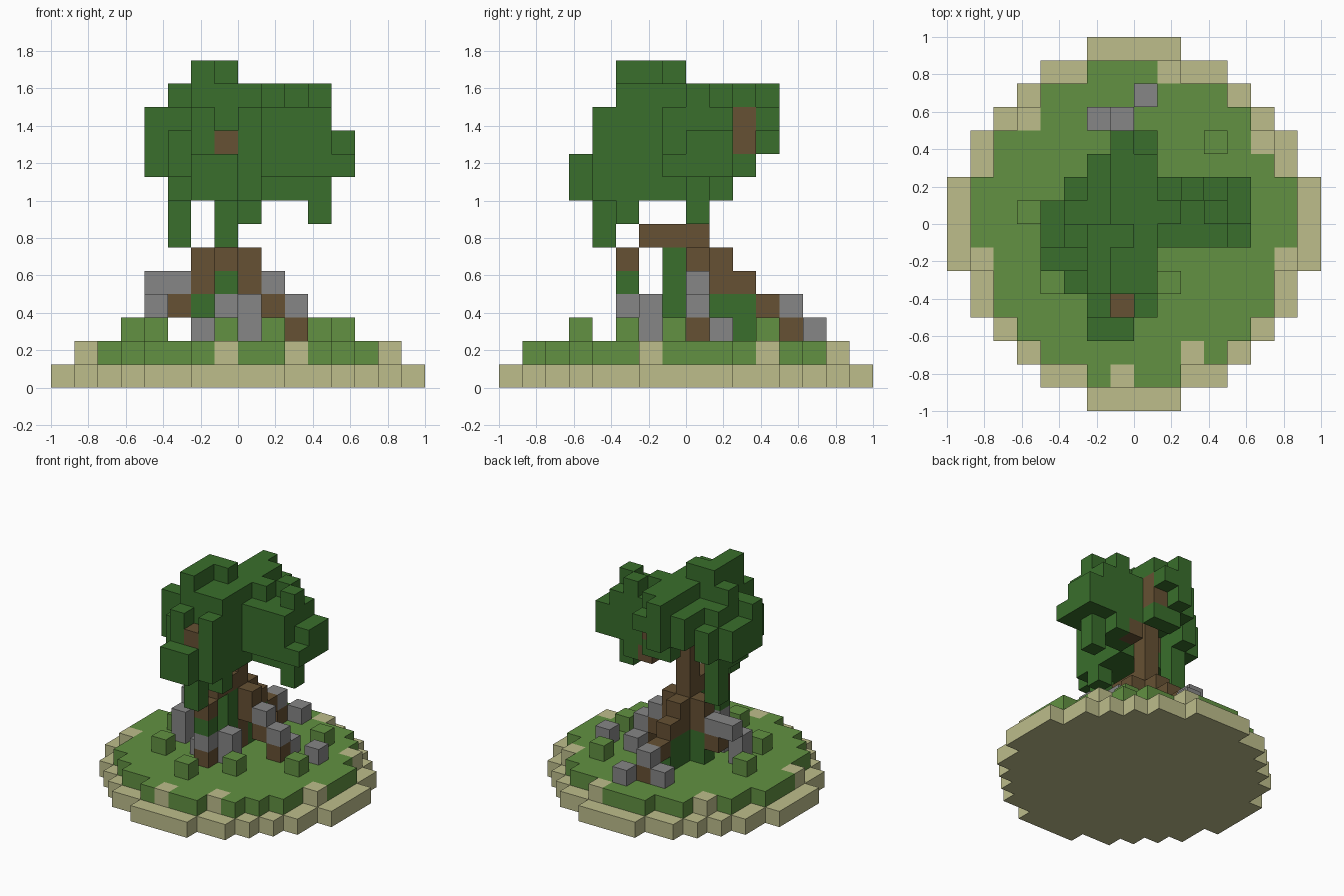
import bpy, bmesh
from mathutils import Vector

UNIT = 0.125  # edge length of one block

cube = bpy.data.objects.get("Cube")
if cube:
    bpy.data.objects.remove(cube, do_unlink=True)


def material(name, r, g, b):
    mat = bpy.data.materials.new(name)
    mat.use_nodes = True
    mat.diffuse_color = (r, g, b, 1)
    mat.node_tree.nodes["Principled BSDF"].inputs["Base Color"].default_value = (r, g, b, 1)
    return mat


sand = material("sand", .51, .51, .26)
grass = material("grass green", .122, .283, .054)
leaf = material("leaf green", .041, .156, .025)
bark = material("bark brown", .133, .082, .033)
stone = material("stone grey", .24, .24, .24)


def disc(half_widths, level):
    """One layer of blocks, mirrored front to back and side to side."""
    return {(i, j, level)
            for row, half in enumerate(half_widths)
            for j in (row, -1 - row)
            for i in range(-half, half)}


def box(xs, ys, zs):
    """Blocks filling inclusive ranges."""
    span = lambda r: range(r[0], r[-1] + 1)
    return {(i, j, k) for i in span(xs) for j in span(ys) for k in span(zs)}


def column(x, y, *levels):
    return {(x, y, k) for k in levels}


def build(name, cells, mat):
    """Make one mesh from the exposed sides of a set of blocks."""
    bm = bmesh.new()
    for cell in cells:
        centre = Vector(cell) + Vector((.5, .5, .5))
        for axis in range(3):
            for sign in (-1, 1):
                step = Vector((0, 0, 0))
                step[axis] = sign
                if tuple(int(c) for c in Vector(cell) + step) in cells:
                    continue
                u = Vector((0, 0, 0))
                u[(axis + 1) % 3] = .5
                v = step.cross(u)
                middle = centre + step / 2
                corners = (middle - u - v, middle + u - v, middle + u + v, middle - u + v)
                bm.faces.new([bm.verts.new(c * UNIT) for c in corners])
    bmesh.ops.remove_doubles(bm, verts=bm.verts, dist=.001)
    mesh = bpy.data.meshes.new(name)
    bm.to_mesh(mesh)
    bm.free()
    mesh.materials.append(mat)
    bpy.context.collection.objects.link(bpy.data.objects.new(name, mesh))


# Island: sandy foot, grassy top with sand patches along its rim
patches = {(x, y, 1) for x, y in
           ((1, 6), (-5, 4), (5, 3), (-7, -2), (6, -2), (2, -6), (-1, -7))}
build("sand_base", disc((8, 8, 7, 7, 6, 5, 4, 2), 0), sand)
build("sand_patches", patches, sand)
build("grass_top", disc((7, 7, 6, 6, 5, 4, 2), 1) - patches, grass)

# Small shrubs
shrubs = {(x, y, 2) for x, y in ((3, 3), (4, -1), (1, -3), (-1, -5), (-4, -3), (-5, 0))}
build("shrubs", shrubs, grass)

# Rocks scattered on the ground and resting on the roots
rocks = {(x, y, 2) for x, y in ((4, 1), (2, 1), (0, 5), (-2, 4), (-2, -2))}
rocks |= column(-4, -1, 2, 3) | column(0, -2, 2, 3)
rocks |= column(-1, 4, 3) | column(2, 0, 3) | column(-1, -3, 3)
rocks |= column(1, 0, 4) | box((-4, -3), (0,), (4,))
build("rocks", rocks, stone)

# Trunk with its leaning limb
trunk = column(-1, 0, 2, 3, 4, 5, 6, 7, 8, 9)
trunk |= box((-1,), (-2, -1), (6,)) | column(-1, -3, 5)
# Roots stepping down on each side
roots = column(-1, 1, 4, 5) | column(-1, 2, 4) | column(-1, 3, 3) | column(-1, 4, 2)
roots |= column(0, 0, 4, 5) | column(1, 0, 3) | column(2, 0, 2)
roots |= column(-2, 0, 4, 5) | column(-3, 0, 3) | column(-1, -3, 2)
# Branch ends showing through the leaves
branches = column(-1, -4, 10) | column(0, 2, 10, 11) | column(-2, -1, 9) | column(1, 1, 8)
wood = trunk | roots | branches
build("trunk_and_roots", wood, bark)

# Moss around the trunk
moss = column(-1, -1, 2, 3, 4, 5) | column(-1, -3, 4) | column(-2, 0, 2, 3)
moss |= column(-1, 1, 2, 3) | column(-1, 2, 2, 3)
build("moss", moss, leaf)

# Hanging vines
vines = column(-3, 0, 6, 7) | column(-1, -4, 6, 7) | column(0, -3, 7) | column(3, 0, 7)

# Crown: middle mass and its peaks
crown = box((-2, 0), (-3, -1), (8, 12)) | box((-2, 0), (0, 1), (10, 11))
crown |= box((-1, 0), (0, 1), (12,)) | box((-2,), (-3, -1), (13,)) | column(-1, -1, 13)
# Front clump
crown |= box((-2, 0), (-4,), (8, 10)) | column(-2, -4, 11) | column(0, -4, 11)
crown |= box((-2, -1), (-5,), (8, 9))
# Left-hand clump seen from the front
crown |= box((-3,), (-2, 0), (8, 11)) | column(-3, -3, 9, 10) | column(-3, 1, 9, 10)
crown |= column(-3, -1, 12) | box((-4,), (-1, 0), (9, 10)) | column(-4, -2, 9, 10, 11)
# Right-hand clump seen from the front
crown |= box((1, 3), (-1, 1), (9, 11)) | box((1, 3), (0,), (8,)) | column(2, 1, 8)
crown |= column(1, 0, 12) | column(2, 1, 12) | column(3, 0, 12)
crown |= box((4,), (0, 1), (9, 10)) | column(4, -1, 9)
# Back clump
crown |= box((-1, 0), (2,), (9, 12)) | column(-2, 2, 10, 11)
crown |= column(-1, 3, 10, 11, 12) | column(0, 3, 11)
build("crown_and_vines", (crown | vines) - wood, leaf)
